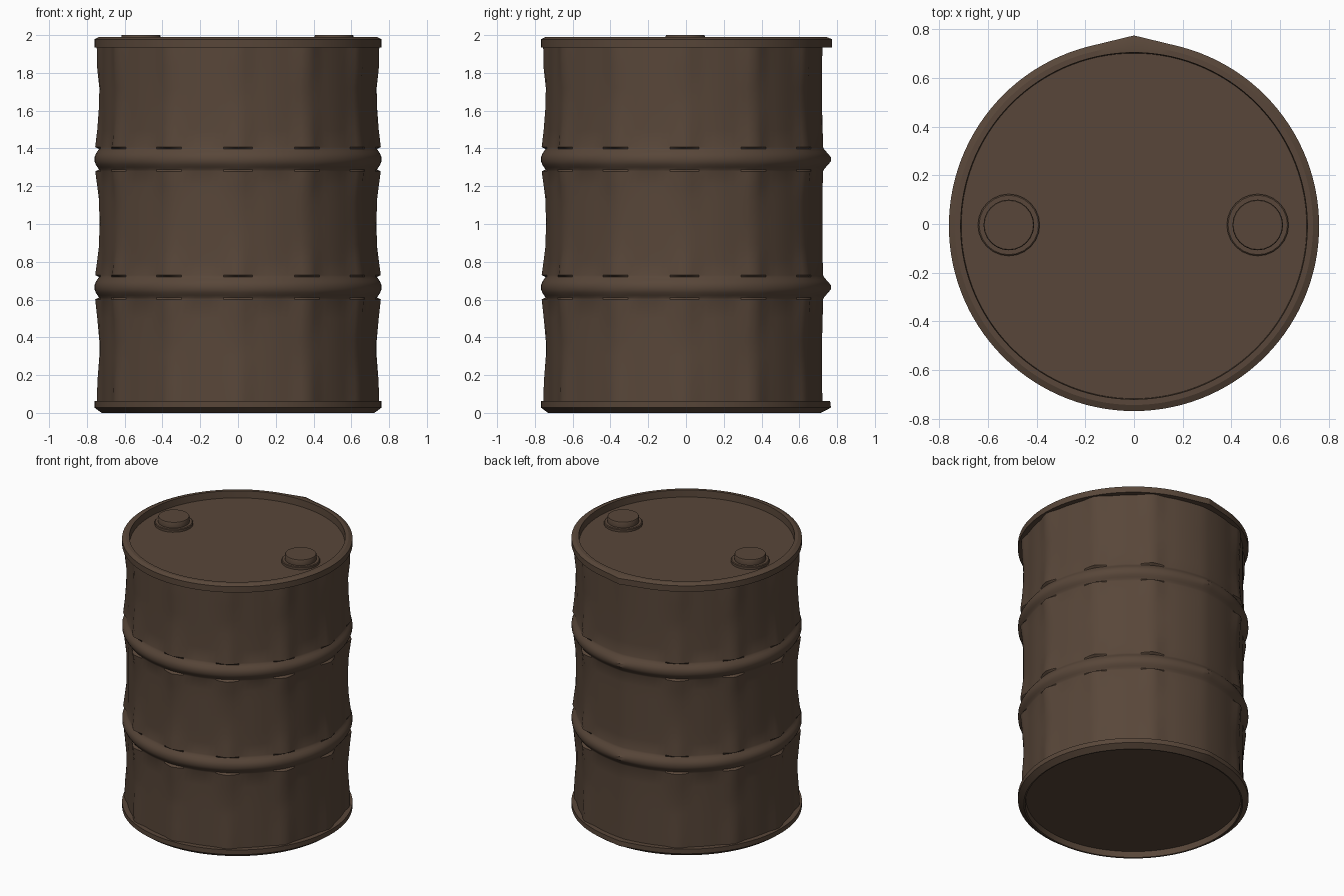
import bpy, bmesh, math

YC = -0.008          # the round body sits slightly forward of the seam tip
SEAM = 0.238         # half angle of the pointed seam at the back

brown = bpy.data.materials.new("rusty brown")
brown.diffuse_color = (0.098, 0.062, 0.041, 1)


def loft(name, rows, seg=120, center=(0, YC), cap_start=False, cap_end=False, angle=35):
    """Revolve rows of (z, radius, bump, seam); bumps repeat every 30 degrees."""
    bm = bmesh.new()
    rings = []
    for z, r, bump, seam in rows:
        ring = []
        for i in range(seg):
            a = 2 * math.pi * i / seg
            d = abs(a - math.pi / 2)
            rad = r
            if d > SEAM:
                rad += bump * (0.5 + 0.5 * math.cos(12 * a)) ** 4
            elif seam:
                rad = r * (1 + seam * (1 / math.cos(SEAM - d) - 1))
            ring.append(bm.verts.new((center[0] + rad * math.cos(a),
                                      center[1] + rad * math.sin(a), z)))
        rings.append(ring)
    for lo, hi in zip(rings, rings[1:]):
        for i in range(seg):
            j = (i + 1) % seg
            bm.faces.new((lo[i], lo[j], hi[j], hi[i]))
    if cap_start:
        bm.faces.new(rings[0][::-1])
    if cap_end:
        bm.faces.new(rings[-1])
    me = bpy.data.meshes.new(name)
    bm.to_mesh(me)
    bm.free()
    me.materials.append(brown)
    me.shade_smooth()
    me.set_sharp_from_angle(angle=math.radians(angle))
    ob = bpy.data.objects.new(name, me)
    bpy.context.collection.objects.link(ob)
    return ob


# Rolling rib: rounded hoop with small lips of sheet above and below it
def rib(z):
    half = [(0.064, 0.728, 0.028, 0.3), (0.054, 0.732, 0.004, 0.3),
            (0.042, 0.742, 0.002, 0.3), (0.028, 0.752, 0.001, 0.4),
            (0.012, 0.759, 0, 0.7)]
    low = [(z - h, r, b, s) for h, r, b, s in half]
    return low + [(z + h, r, b, s) for h, r, b, s in half[::-1]]


# Drum wall: dented sheet that flares into lips beside each rib
wall = [(0.05, 0.724, 0.024, 0.3), (0.17, 0.724, 0.020, 0.2), (0.30, 0.724, 0.010, 0.2),
        (0.38, 0.724, 0.010, 0.2), (0.50, 0.725, 0.020, 0.3)]
wall += rib(0.665)
wall += [(0.81, 0.725, 0.020, 0.3), (0.89, 0.725, 0.010, 0.3), (1.00, 0.725, 0.009, 0.3),
         (1.12, 0.725, 0.010, 0.3), (1.20, 0.725, 0.020, 0.3)]
wall += rib(1.343)
wall += [(1.50, 0.725, 0.020, 0.3), (1.62, 0.724, 0.012, 0.2), (1.72, 0.724, 0.010, 0.2),
         (1.83, 0.724, 0.022, 0.2), (1.94, 0.724, 0.024, 0.3)]
loft("drum_wall", wall)

# Top rim with the recessed lid
loft("top_rim_and_lid", [(1.935, 0.724, 0, 0), (1.935, 0.760, 0, 1), (1.978, 0.760, 0, 1),
                         (1.990, 0.735, 0, 0.8), (1.990, 0.712, 0, 0),
                         (1.940, 0.709, 0, 0)], cap_end=True, angle=25)

# Bottom rim with the recessed base plate
loft("bottom_rim_and_base", [(0.045, 0.709, 0, 0), (0.002, 0.712, 0, 0), (0.0, 0.722, 0, 0),
                             (0.028, 0.760, 0, 0.7), (0.062, 0.760, 0, 0.5),
                             (0.062, 0.724, 0, 0)], cap_start=True, angle=25)

# Two bung plugs: wide collar and raised cap
for side, x in (("left", -0.514), ("right", 0.508)):
    loft(side + "_bung", [(1.935, 0.127, 0, 0), (1.956, 0.127, 0, 0), (1.960, 0.122, 0, 0),
                          (1.960, 0.104, 0, 0), (1.995, 0.104, 0, 0), (2.0, 0.101, 0, 0)],
         seg=24, center=(x, -0.004), cap_end=True)
